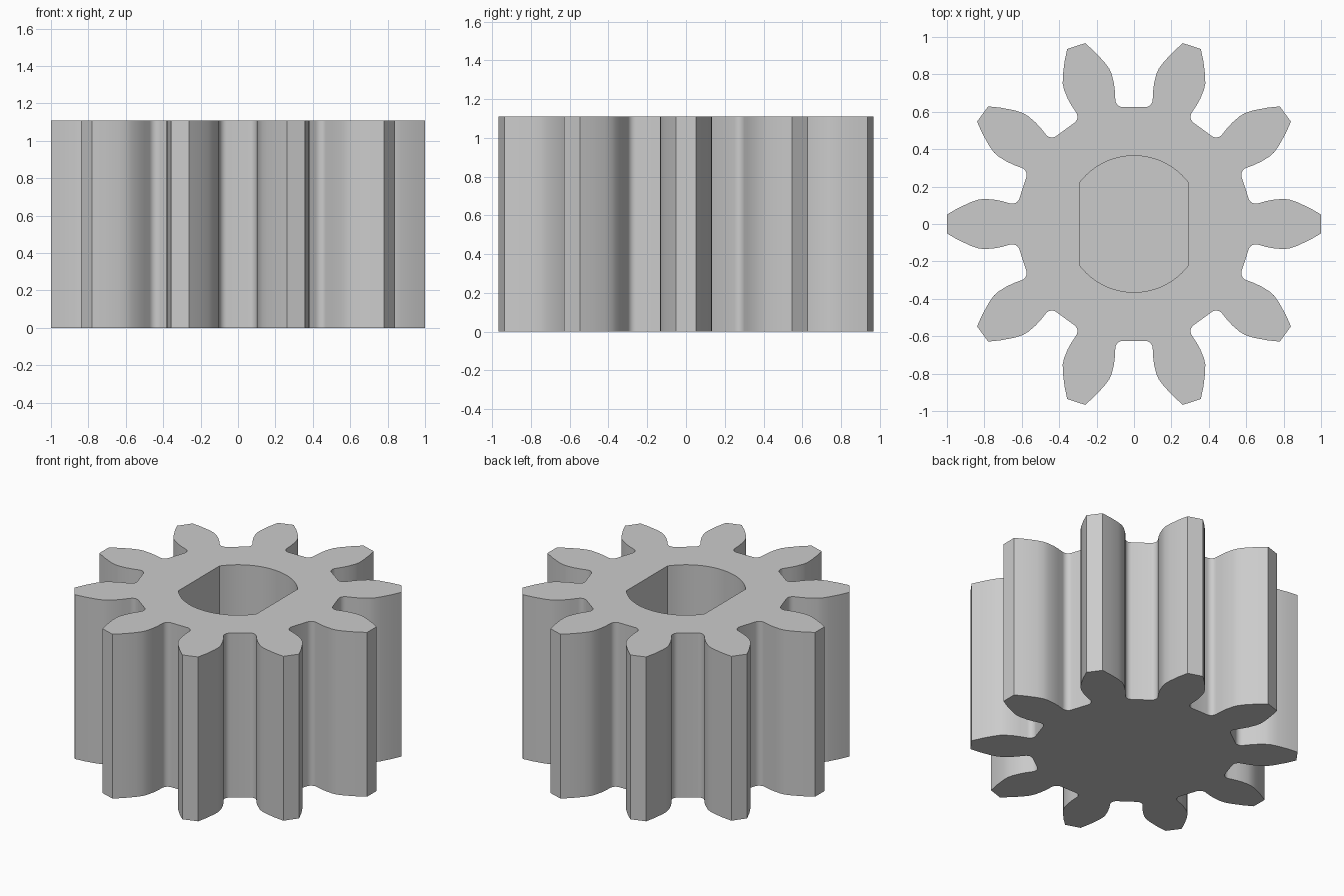
import bpy, bmesh
from math import sin, cos, pi, radians, asin, sqrt
from mathutils import Vector, Matrix

cube = bpy.data.objects.get("Cube")
if cube:
    bpy.data.objects.remove(cube, do_unlink=True)

TEETH = 10
HEIGHT = 1.11
FLOOR = 0.11                      # thickness left under the blind bore
BORE_R, BORE_HALF = 0.365, 0.292  # bore radius and half distance between flats


def make_material(name, color):
    mat = bpy.data.materials.new(name)
    mat.use_nodes = True
    mat.diffuse_color = color
    mat.node_tree.nodes["Principled BSDF"].inputs["Base Color"].default_value = color
    return mat


def gear_outline():
    """One tooth gap (root fillet and curved flank, mirrored), repeated around."""
    fillet = [(0.665 - 0.04 * cos(radians(a)), 0.06 + 0.04 * sin(radians(a)))
              for a in range(0, 91, 15)]
    flank = [(0.71, 0.102), (0.75, 0.107), (0.80, 0.119), (0.83, 0.132),
             (0.865, 0.158), (0.92, 0.209), (0.967, 0.261)]
    half = fillet + flank
    gap = [Vector((r, -s)) for r, s in reversed(half)] + [Vector(p) for p in half]
    return [Matrix.Rotation((i + 0.5) * 2 * pi / TEETH, 2) @ p
            for i in range(TEETH) for p in gap]


def bore_outline(steps=24):
    """Round bore with two flats, facing left and right."""
    start = asin(sqrt(BORE_R ** 2 - BORE_HALF ** 2) / BORE_R)
    arc = [start + (pi - 2 * start) * i / steps for i in range(steps + 1)]
    return [Vector((BORE_R * cos(a + turn), BORE_R * sin(a + turn)))
            for turn in (0, pi) for a in arc]


def ring(bm, outline, z):
    return [bm.verts.new((p.x, p.y, z)) for p in outline]


def wall(bm, low, high):
    n = len(low)
    for i in range(n):
        j = (i + 1) % n
        bm.faces.new((low[i], low[j], high[j], high[i]))


def rim_edges(bm, loop):
    return [bm.edges.get((loop[i - 1], loop[i])) for i in range(len(loop))]


bm = bmesh.new()
# Toothed outside and closed underside
outer_low, outer_high = (ring(bm, gear_outline(), z) for z in (0, HEIGHT))
wall(bm, outer_low, outer_high)
bm.faces.new(outer_low[::-1])
# Blind bore and its floor
bore_low, bore_high = (ring(bm, bore_outline(), z) for z in (FLOOR, HEIGHT))
wall(bm, bore_high, bore_low)
bm.faces.new(bore_low)
# Top face around the bore
bmesh.ops.triangle_fill(bm, use_beauty=True, normal=(0, 0, 1),
                        edges=rim_edges(bm, outer_high) + rim_edges(bm, bore_high))
bmesh.ops.recalc_face_normals(bm, faces=bm.faces)

mesh = bpy.data.meshes.new("pinion_gear")
bm.to_mesh(mesh)
bm.free()
mesh.materials.append(make_material("light grey", (0.6, 0.6, 0.6, 1)))

gear = bpy.data.objects.new("pinion_gear", mesh)
bpy.context.collection.objects.link(gear)
bpy.ops.object.select_all(action="DESELECT")
gear.select_set(True)
bpy.context.view_layer.objects.active = gear
bpy.ops.object.shade_smooth_by_angle(angle=radians(28))
